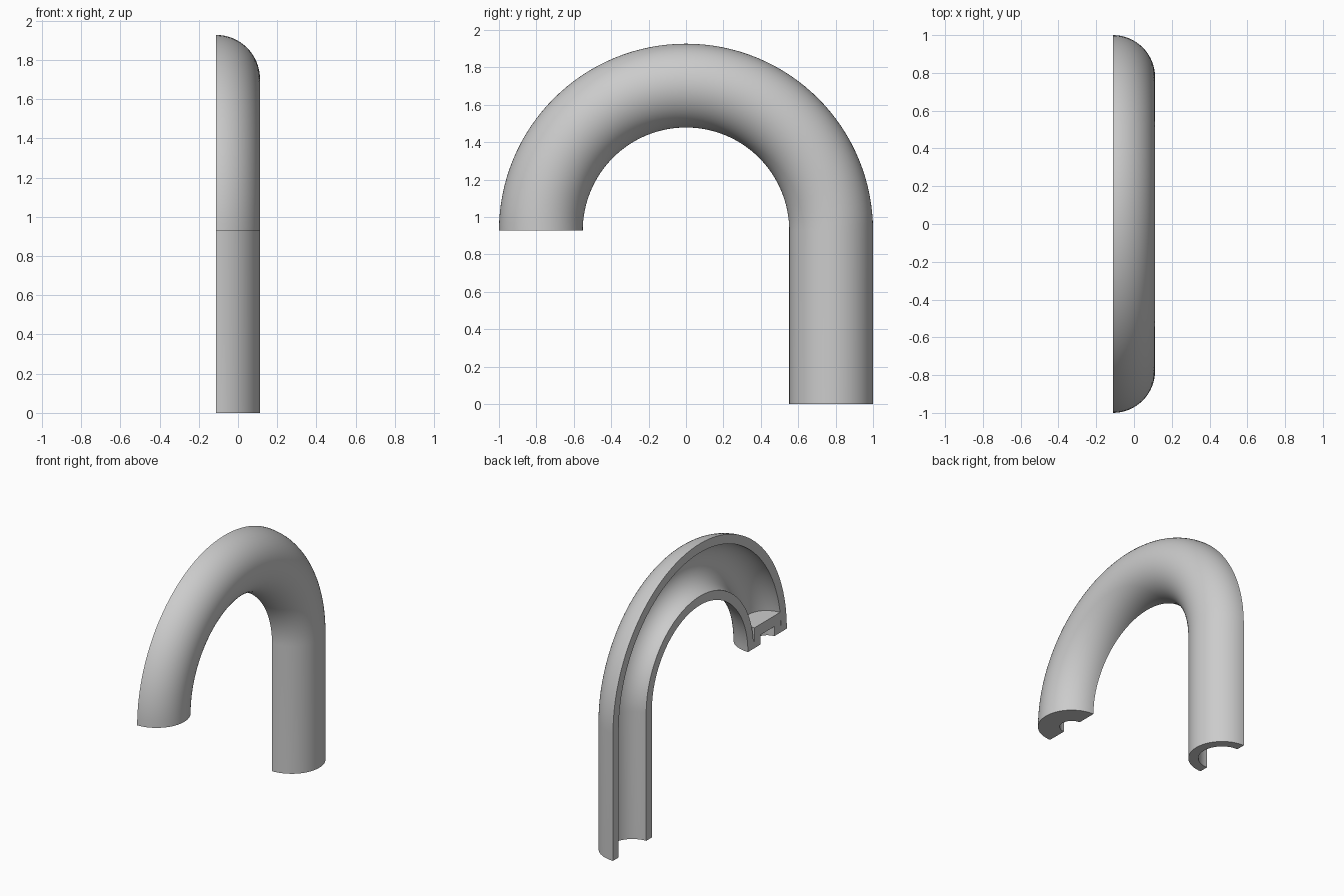
import bpy, bmesh
from math import sin, cos, pi, radians
from mathutils import Vector

cube = bpy.data.objects.get("Cube")
if cube:
    bpy.data.objects.remove(cube)

CUT_X = -0.112      # flat plane that halves the tube
BEND = 0.776        # radius of the centre line
TUBE, BORE = 0.224, 0.158
ARC_Z = 0.927       # height where the bend starts

grey = bpy.data.materials.new("plain_grey")
grey.use_nodes = True
colour = (0.6, 0.6, 0.6, 1)
grey.diffuse_color = colour
grey.node_tree.nodes["Principled BSDF"].inputs["Base Color"].default_value = colour


def finish(bm, name):
    bmesh.ops.recalc_face_normals(bm, faces=bm.faces)
    mesh = bpy.data.meshes.new(name)
    bm.to_mesh(mesh)
    bm.free()
    mesh.materials.append(grey)
    obj = bpy.data.objects.new(name, mesh)
    bpy.context.collection.objects.link(obj)
    bpy.ops.object.select_all(action='DESELECT')
    obj.select_set(True)
    bpy.context.view_layer.objects.active = obj
    bpy.ops.object.shade_smooth_by_angle(angle=radians(30))
    return obj


def skin(bm, rings, closed):
    """Join matching rows of vertices with quads."""
    for a, b in zip(rings, rings[1:]):
        n = len(a)
        for i in range(n if closed else n - 1):
            j = (i + 1) % n
            bm.faces.new((a[i], a[j], b[j], b[i]))


# Half tube: a C-shaped section swept up the leg and around the bend
STEPS = 32
angles = [pi * i / STEPS for i in range(STEPS + 1)]
section = [(r * sin(a), r * cos(a)) for r, seq in ((TUBE, angles), (BORE, angles[::-1])) for a in seq]
stations = [(0, 0)] + [(pi * i / 64, ARC_Z) for i in range(65)]

bm = bmesh.new()
rings = []
for turn, z in stations:
    out = Vector((0, cos(turn), sin(turn)))
    rings.append([bm.verts.new(Vector((CUT_X + sx, 0, z)) + out * (BEND + sr)) for sx, sr in section])
skin(bm, rings, True)
n = len(section)
for ring in (rings[0], rings[-1]):      # end faces
    for i in range(STEPS):
        bm.faces.new((ring[i], ring[i + 1], ring[n - 2 - i], ring[n - 1 - i]))
finish(bm, "half_tube")

# End plug: half-turned profile with a blind hole underneath
HOLE, PLUG = 0.08, 0.15
profile = [(0, 0.07), (HOLE, 0.07), (HOLE, 0), (BORE, 0), (BORE, 0.05),
           (PLUG, 0.05), (PLUG, 0.148), (0, 0.148)]
bm = bmesh.new()
rings = [[bm.verts.new((CUT_X + r * sin(a), -BEND + r * cos(a), ARC_Z + h)) for r, h in profile]
         for a in angles]
skin(bm, rings, True)
bm.faces.new(rings[0])                  # both halves of the flat cut face
bm.faces.new(rings[-1])
bmesh.ops.remove_doubles(bm, verts=bm.verts, dist=0.0001)
bmesh.ops.dissolve_degenerate(bm, edges=bm.edges, dist=0.0001)
finish(bm, "end_plug")
